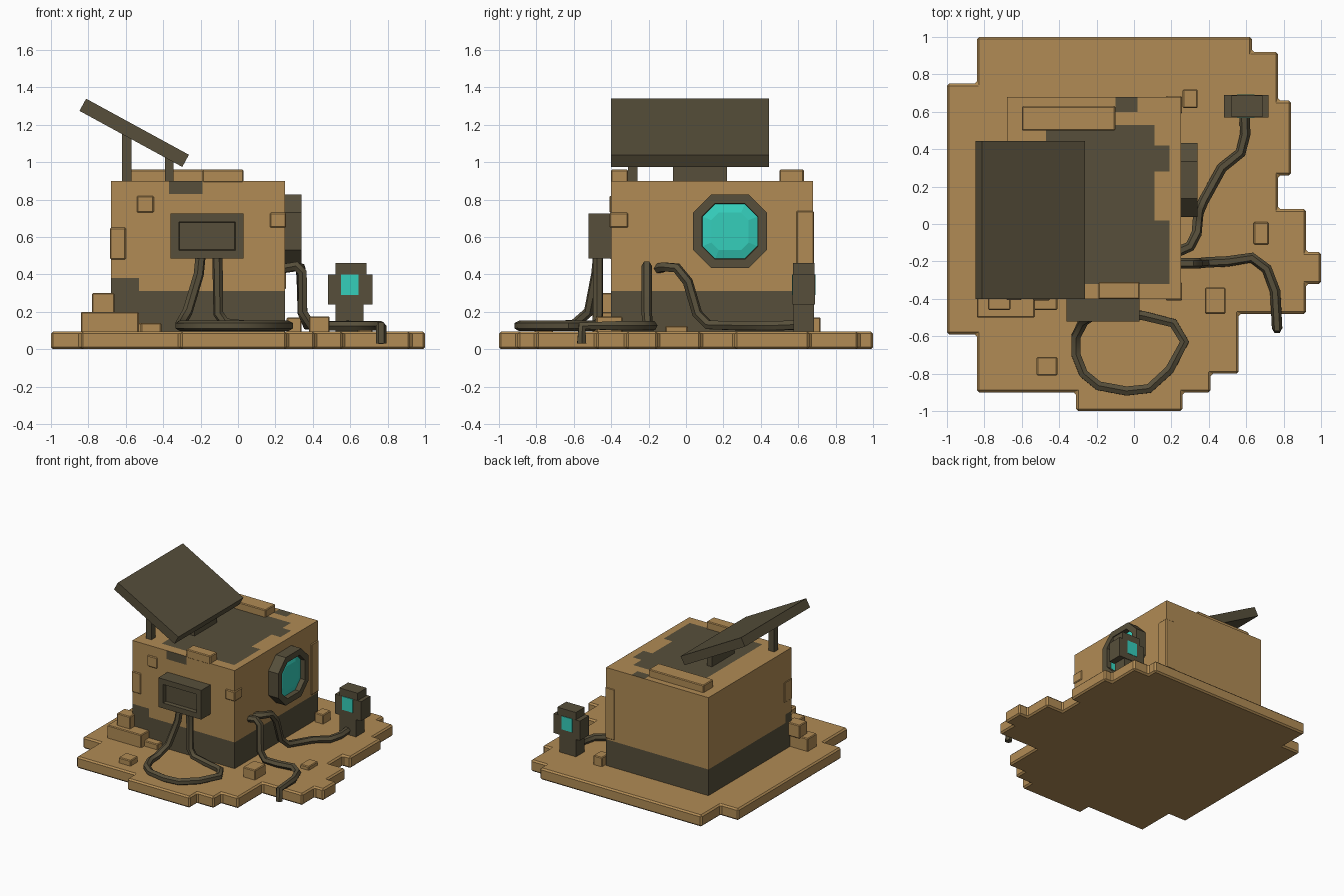
import bpy
import bmesh
from math import atan2, radians
from mathutils import Matrix, Vector

cube = bpy.data.objects.get("Cube")
if cube:
    bpy.data.objects.remove(cube)


def material(name, rgb):
    m = bpy.data.materials.new(name)
    m.use_nodes = True
    m.diffuse_color = (*rgb, 1)
    bsdf = next(n for n in m.node_tree.nodes if n.type == 'BSDF_PRINCIPLED')
    bsdf.inputs["Base Color"].default_value = (*rgb, 1)
    bsdf.inputs["Roughness"].default_value = 0.9
    return m


SAND = material("sand", (0.44, 0.26, 0.09))
METAL = material("dark metal", (0.095, 0.078, 0.043))
GLOW = material("turquoise glass", (0.035, 0.62, 0.5))


def finish(name, bm, *mats):
    bmesh.ops.recalc_face_normals(bm, faces=bm.faces)
    mesh = bpy.data.meshes.new(name)
    bm.to_mesh(mesh)
    bm.free()
    for m in mats:
        mesh.materials.append(m)
    obj = bpy.data.objects.new(name, mesh)
    bpy.context.collection.objects.link(obj)
    return obj


def soften(obj, width=0.01):
    mod = obj.modifiers.new("worn edges", 'BEVEL')
    mod.width = width
    mod.segments = 1
    mod.limit_method = 'ANGLE'


def box_bm(x, y, z):
    """Box between the (low, high) pairs of each axis."""
    bm = bmesh.new()
    bmesh.ops.create_cube(bm, size=1)
    for v in bm.verts:
        v.co = [r[0] if c < 0 else r[1] for c, r in zip(v.co, (x, y, z))]
    return bm


def box(name, x, y, z, mat=METAL):
    return finish(name, box_bm(x, y, z), mat)


def prism(points, depth):
    """Extrude a flat outline upwards; returns the mesh and its top face."""
    bm = bmesh.new()
    face = bm.faces.new([bm.verts.new((px, py, 0)) for px, py in points])
    top = bmesh.ops.extrude_face_region(bm, geom=[face])["geom"]
    bmesh.ops.translate(bm, vec=(0, 0, depth),
                        verts=[g for g in top if isinstance(g, bmesh.types.BMVert)])
    return bm, next(g for g in top if isinstance(g, bmesh.types.BMFace))


def cable(name, points, radius=0.028):
    curve = bpy.data.curves.new(name, 'CURVE')
    curve.dimensions = '3D'
    curve.bevel_depth = radius
    curve.bevel_resolution = 1
    curve.use_fill_caps = True
    spline = curve.splines.new('POLY')
    spline.points.add(len(points) - 1)
    for p, co in zip(spline.points, points):
        p.co = (*co, 1)
    curve.materials.append(METAL)
    obj = bpy.data.objects.new(name, curve)
    bpy.context.collection.objects.link(obj)
    bpy.ops.object.select_all(action='DESELECT')
    obj.select_set(True)
    bpy.context.view_layer.objects.active = obj
    bpy.ops.object.convert(target='MESH')
    bpy.ops.object.shade_smooth_by_angle(angle=radians(50))


# Ground slab with a stepped outline
outline = [(-.84, 1), (.63, 1), (.63, .92), (.77, .92), (.77, .66), (.84, .66),
           (.84, .26), (.77, .26), (.77, .08), (.92, .08), (.92, -.15), (1, -.15),
           (1, -.32), (.92, -.32), (.92, -.48), (.56, -.48), (.56, -.8), (.41, -.8),
           (.41, -.9), (.26, -.9), (.26, -1), (-.31, -1), (-.31, -.9), (-.84, -.9),
           (-.84, -.59), (-1, -.59), (-1, .75), (-.84, .75)]
slab, _ = prism(outline, 0.095)
soften(finish("ground_slab", slab, SAND), 0.012)

# Main body: one cut box, coloured by region
body = box_bm((-.68, .25), (-.4, .68), (.09, .9))
cuts = ((-.53, -.47, -.37, -.19, -.1, .02, .11, .19),
        (-.32, .02, .28, .42, .53, .6),
        (.24, .31, .38, .83))
for axis, values in enumerate(cuts):
    normal = Vector((0, 0, 0))
    normal[axis] = 1
    for value in values:
        bmesh.ops.bisect_plane(body, geom=body.verts[:] + body.edges[:] + body.faces[:],
                               plane_co=normal * value, plane_no=normal)


def is_metal(c):
    if c.z > .899:
        notch = c.x > .11 and (.02 < c.y < .28 or c.y > .42)
        patch = -.47 < c.x < .19 and -.32 < c.y < .53 and not notch
        return patch or (-.1 < c.x < .02 and c.y > .6)
    if c.z > .83:
        return c.y < -.39 and -.37 < c.x < -.19
    skirt = .38 if c.x < -.53 and c.y < -.3 else .31
    return c.z < skirt


for f in body.faces:
    f.material_index = int(is_metal(f.calc_center_median()))
finish("main_body", body, SAND, METAL)

# Sand blocks on the roof, walls and ground
blocks = {
    "roof_block_front": ((-.19, .03), (-.402, -.31), (.89, .96)),
    "roof_block_back": ((-.6, -.1), (.5, .63), (.89, .96)),
    "wall_block_front": ((-.54, -.45), (-.41, -.39), (.73, .82)),
    "wall_block_side": ((-.684, -.6), (-.407, -.3), (.48, .65)),
    "corner_block_front": ((.17, .257), (-.41, -.31), (.65, .73)),
    "corner_block_back": ((.17, .257), (.59, .684), (.32, .74)),
    "step_low": ((-.84, -.53), (-.5, -.38), (.08, .2)),
    "step_low_small": ((-.54, -.41), (-.46, -.38), (.08, .14)),
    "step_high": ((-.78, -.66), (-.46, -.36), (.19, .3)),
    "rock_front": ((-.52, -.41), (-.81, -.71), (.08, .14)),
    "rock_near_cable": ((.38, .49), (-.48, -.34), (.08, .175)),
    "rock_side": ((.64, .72), (-.11, .01), (.08, .125)),
    "rock_back": ((.26, .34), (.62, .72), (.08, .17)),
}
for name, spans in blocks.items():
    soften(box(name, *spans, SAND), 0.006)

# Tilted roof panel and its posts
panel = box("roof_panel", (-.313, .313), (-.4, .445), (-.037, .037))
panel.matrix_world = (Matrix.Translation((-.555, 0, 1.157))
                      @ Matrix.Rotation(atan2(.3, .55), 4, 'Y'))
box("panel_post_tall", (-.62, -.57), (-.31, -.26), (.88, 1.17))
box("panel_post_wide", (-.39, -.345), (-.07, .22), (.88, 1.04))

# Front control box with a sunken face
control = box_bm((-.36, .03), (-.52, -.39), (.485, .725))
control.faces.ensure_lookup_table()
front = min(control.faces, key=lambda f: f.calc_center_median().y)
bmesh.ops.inset_region(control, faces=[front], thickness=.062)
bmesh.ops.inset_region(control, faces=[front], thickness=.006, depth=-.03)
finish("control_box", control, METAL)

# Round window: octagonal frame with sunken glass and a raised centre
a, b = .197, .1
octagon = [(a, -b), (a, b), (b, a), (-b, a), (-a, b), (-a, -b), (-b, -a), (b, -a)]
window, pane = prism(octagon, 0.1)
bmesh.ops.recalc_face_normals(window, faces=window.faces)
bmesh.ops.inset_region(window, faces=[pane], thickness=.052)
bmesh.ops.inset_region(window, faces=[pane], thickness=.003, depth=-.04)
glass = bmesh.ops.inset_region(window, faces=[pane], thickness=.05, depth=.015)["faces"]
for f in glass + [pane]:
    f.material_index = 1
# local z becomes world x, local x becomes world y, local y becomes world z
window.transform(Matrix(((0, 0, 1, .24), (1, 0, 0, .235), (0, 1, 0, .63), (0, 0, 0, 1))))
finish("round_window", window, METAL, GLOW)

# Small beacon with a glowing plate front and back
box("beacon_base", (.52, .67), (.575, .685), (.08, .26))
box("beacon_body", (.482, .72), (.57, .69), (.24, .4))
box("beacon_top", (.52, .688), (.572, .688), (.38, .46))
for side, y in (("front", .567), ("back", .687)):
    box("beacon_light_" + side, (.55, .645), (y, y + .006), (.29, .4), GLOW)

# Cables
cable("cable_loop", [
    (-.2, -.47, .5), (-.21, -.48, .4), (-.27, -.52, .2), (-.31, -.6, .13),
    (-.31, -.7, .125), (-.27, -.8, .125), (-.19, -.865, .125), (-.04, -.893, .125),
    (.08, -.88, .125), (.19, -.78, .125), (.27, -.63, .125), (.21, -.53, .125),
    (.05, -.49, .125), (-.07, -.475, .14), (-.105, -.47, .19), (-.11, -.47, .5)])
cable("beacon_cable", [
    (.23, -.15, .43), (.3, -.12, .44), (.335, -.05, .435), (.34, .01, .36),
    (.345, .06, .19), (.37, .12, .13), (.47, .3, .125), (.57, .38, .125),
    (.595, .48, .125), (.59, .6, .13)])
cable("ground_cable", [
    (.23, -.21, .43), (.31, -.21, .445), (.345, -.21, .41), (.345, -.21, .2),
    (.39, -.205, .13), (.5, -.2, .125), (.63, -.18, .125), (.71, -.24, .125),
    (.755, -.36, .125), (.765, -.555, .125), (.765, -.558, .03)])
